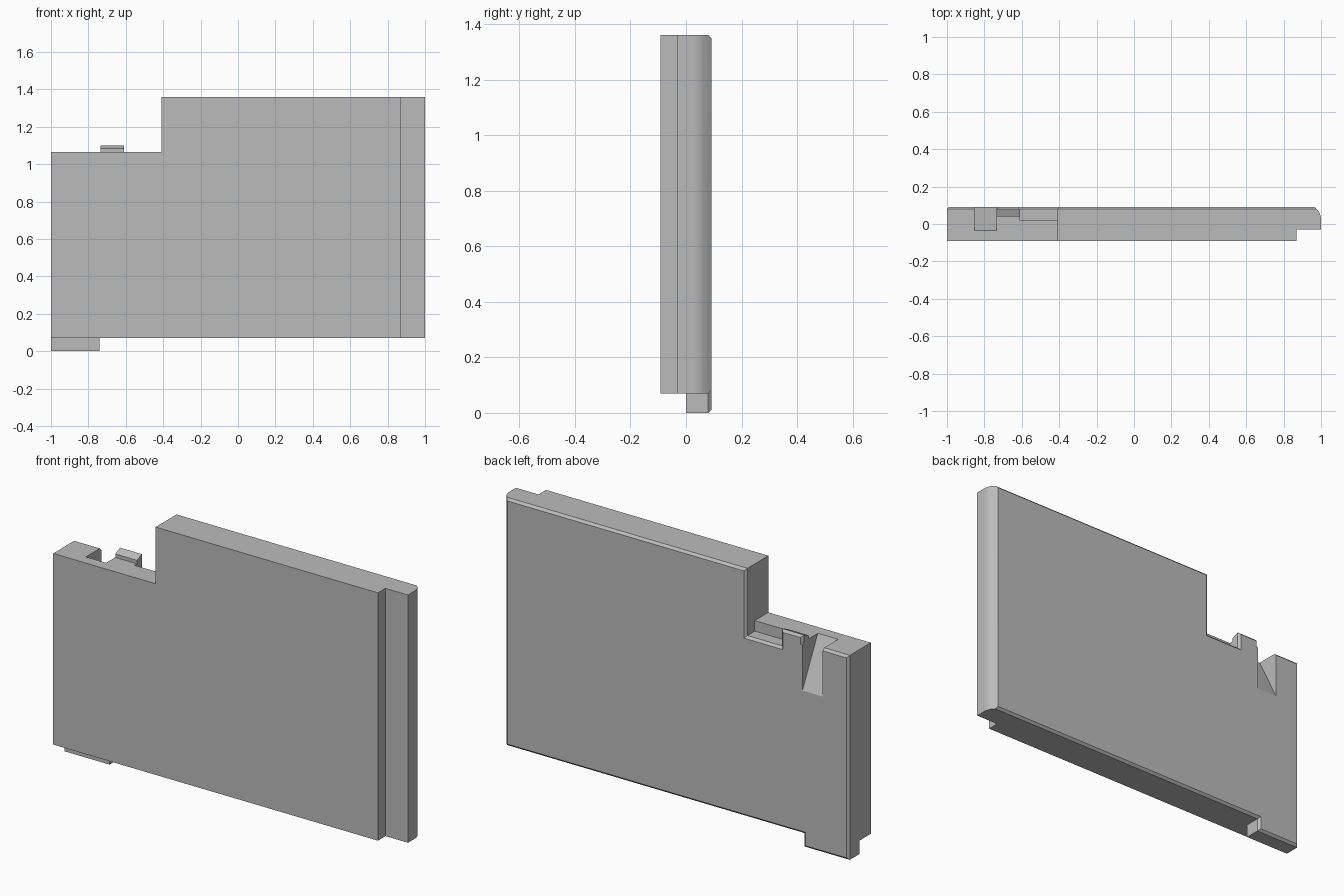
import bpy, bmesh
from mathutils import Vector

cube = bpy.data.objects.get("Cube")
if cube:
    bpy.data.objects.remove(cube)

grey = bpy.data.materials.new("plain_grey")
grey.use_nodes = True
COLOUR = (0.5, 0.5, 0.5, 1)
grey.diffuse_color = COLOUR
grey.node_tree.nodes["Principled BSDF"].inputs["Base Color"].default_value = COLOUR


def prism(name, outline, axis, start, end, rim=0.0):
    """Extrude a 2D outline along an axis; rim chamfers the edges of the end cap."""
    def place(p, d):
        return {"x": (d, p[0], p[1]), "y": (p[0], d, p[1]), "z": (p[0], p[1], d)}[axis]
    bm = bmesh.new()
    first = bm.faces.new([bm.verts.new(place(p, start)) for p in outline])
    out = bmesh.ops.extrude_face_region(bm, geom=[first])["geom"]
    moved = [v for v in out if isinstance(v, bmesh.types.BMVert)]
    bmesh.ops.translate(bm, verts=moved, vec=Vector(place((0, 0), end - start)))
    bmesh.ops.recalc_face_normals(bm, faces=bm.faces)
    if rim:
        cap = next(f for f in out if isinstance(f, bmesh.types.BMFace))
        bmesh.ops.bevel(bm, geom=list(cap.edges), offset=rim, segments=1,
                        affect="EDGES", profile=0.5)
    mesh = bpy.data.meshes.new(name)
    bm.to_mesh(mesh)
    bm.free()
    mesh.materials.append(grey)
    obj = bpy.data.objects.new(name, mesh)
    bpy.context.collection.objects.link(obj)
    return obj


def combine(target, other, operation):
    """Apply a boolean and drop the helper object."""
    mod = target.modifiers.new("combine", "BOOLEAN")
    mod.object, mod.operation, mod.solver = other, operation, "EXACT"
    bpy.context.view_layer.objects.active = target
    bpy.ops.object.modifier_apply(modifier=mod.name)
    bpy.data.objects.remove(other)


BOTTOM, STEP, TOP = 0.07, 1.065, 1.36

# Front slab with stepped top
panel = prism("panel", [(-1, BOTTOM), (1, BOTTOM), (1, TOP), (-0.41, TOP),
                        (-0.41, STEP), (-1, STEP)], "y", -0.092, 0.02)

# Back slab with foot, shelf and tooth, chamfered all round its back face
back = prism("back_slab", [(-1, 0), (-0.74, 0), (-0.74, BOTTOM), (1, BOTTOM),
                           (1, TOP), (-0.41, TOP), (-0.41, 1.01), (-0.61, 1.01),
                           (-0.61, 1.1), (-0.735, 1.1), (-0.735, STEP), (-1, STEP)],
             "y", 0, 0.092, rim=0.012)

# Sloping front of the tooth
combine(back, prism("tooth_cutter", [(-0.1, STEP), (0.04, STEP), (0.04, 1.083),
                                     (0.08, 1.1), (0.08, 1.2), (-0.1, 1.2)],
                    "x", -0.78, -0.58), "DIFFERENCE")
combine(panel, back, "UNION")

# Rabbet along the front of the end tongue
combine(panel, prism("rabbet_cutter", [(0.87, -0.2), (1.1, -0.2), (1.1, -0.03),
                                       (0.87, -0.03)], "z", -0.1, 1.5), "DIFFERENCE")

# Eased back corner of the end tongue
combine(panel, prism("corner_cutter", [(1, 0.035), (0.992, 0.06), (0.965, 0.092),
                                       (0.965, 0.2), (1.1, 0.2), (1.1, 0.035)],
                     "z", -0.1, 1.5), "DIFFERENCE")

# Sloping pocket beside the tooth
combine(panel, prism("pocket_cutter", [(-0.035, STEP), (0.092, 0.815), (0.2, 0.6),
                                       (0.2, 1.2), (-0.035, 1.2)],
                     "x", -0.852, -0.735), "DIFFERENCE")

bpy.ops.object.select_all(action="DESELECT")
panel.select_set(True)
bpy.context.view_layer.objects.active = panel
bpy.ops.object.shade_smooth_by_angle(angle=0.4)
